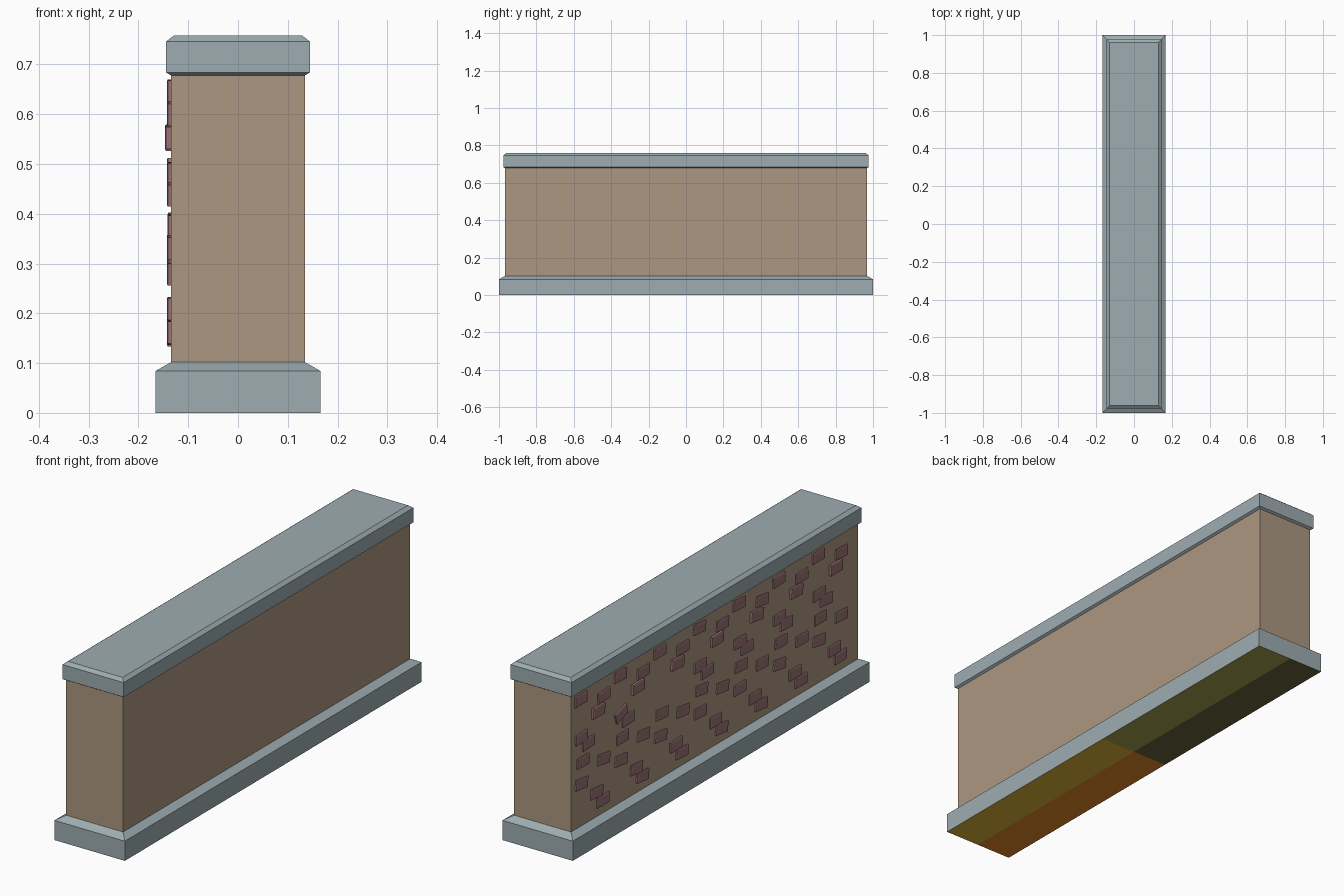
import bpy, bmesh, random
from mathutils import Matrix

if "Cube" in bpy.data.objects:
    bpy.data.objects.remove(bpy.data.objects["Cube"])

random.seed(4)


def mat(name, rgb):
    lin = [((c / 255 + 0.055) / 1.055) ** 2.4 for c in rgb]
    m = bpy.data.materials.new(name)
    m.diffuse_color = (*lin, 1)
    m.use_nodes = True
    m.node_tree.nodes["Principled BSDF"].inputs["Base Color"].default_value = m.diffuse_color
    return m


stone = mat("grey stone", (157, 172, 177))
plaster = mat("tan plaster", (172, 151, 128))
brick = mat("dull red brick", (154, 113, 116))
under = [mat("underside ochre", (225, 178, 52)), mat("underside orange", (228, 137, 40)),
         mat("underside olive", (162, 160, 78)), mat("underside dark", (104, 98, 58))]


def finish(name, bm, mats):
    me = bpy.data.meshes.new(name)
    bmesh.ops.recalc_face_normals(bm, faces=bm.faces)
    bm.to_mesh(me)
    bm.free()
    ob = bpy.data.objects.new(name, me)
    for m in mats:
        me.materials.append(m)
    bpy.context.collection.objects.link(ob)
    return ob


def stack(bm, levels):
    """Closed solid from rectangular rings (half x, half y, z)."""
    rings = [[bm.verts.new((sx * x, sy * y, z)) for sx, sy in
              ((-1, -1), (1, -1), (1, 1), (-1, 1))] for x, y, z in levels]
    for a, b in zip(rings, rings[1:]):
        for i in range(4):
            j = (i + 1) % 4
            bm.faces.new((a[i], a[j], b[j], b[i]))
    bm.faces.new(rings[0][::-1])
    bm.faces.new(rings[-1])


# Plinth, underside split into four coloured quarters
bm = bmesh.new()
stack(bm, [(0.166, 1, 0), (0.166, 1, 0.084), (0.1345, 0.967, 0.102)])
for axis in ((1, 0, 0), (0, 1, 0)):
    low = [f for f in bm.faces if f.calc_center_median().z < 0.001]
    geom = low + list({e for f in low for e in f.edges}) + list({v for f in low for v in f.verts})
    bmesh.ops.bisect_plane(bm, geom=geom, plane_co=(0, 0, 0), plane_no=axis)
for f in bm.faces:
    c = f.calc_center_median()
    if c.z < 0.001:
        f.material_index = 1 + (c.x < 0) + 2 * (c.y > 0)
finish("plinth", bm, [stone] + under)

# Wall body
bm = bmesh.new()
stack(bm, [(0.1345, 0.967, 0.102), (0.1345, 0.967, 0.682)])
finish("wall_body", bm, [plaster])

# Coping on top
bm = bmesh.new()
stack(bm, [(0.1345, 0.967, 0.678), (0.1445, 0.977, 0.684),
           (0.1445, 0.977, 0.746), (0.129, 0.962, 0.758)])
finish("coping", bm, [stone])

# Exposed bricks: a ten-brick cluster repeated along the left face (y, z, depth)
cluster = [(0.905, 0.645, 0.009), (0.75, 0.602, 0.009), (0.79, 0.553, 0.013),
           (0.90, 0.480, 0.009), (0.853, 0.440, 0.009), (0.89, 0.375, 0.008),
           (0.75, 0.333, 0.009), (0.90, 0.283, 0.009), (0.797, 0.207, 0.009),
           (0.756, 0.160, 0.009)]
bm = bmesh.new()
for k in range(7):
    for n, (y, z, d) in enumerate(cluster):
        if k == 2 and n in (3, 4):
            continue
        turn = -0.3 if (k, n) == (1, 3) else random.uniform(-0.05, 0.15)
        m = (Matrix.Translation((-0.1337, y - 0.267 * k, z)) @ Matrix.Rotation(turn, 4, 'X')
             @ Matrix.Rotation(-1.5707963, 4, 'Y'))
        part = bmesh.new()
        stack(part, [(0.022, 0.039, -0.005), (0.022, 0.039, d - 0.002), (0.019, 0.036, d)])
        part.transform(m)
        tmp = bpy.data.meshes.new("tmp")
        part.to_mesh(tmp)
        part.free()
        bm.from_mesh(tmp)
        bpy.data.meshes.remove(tmp)
finish("exposed_bricks", bm, [brick])
